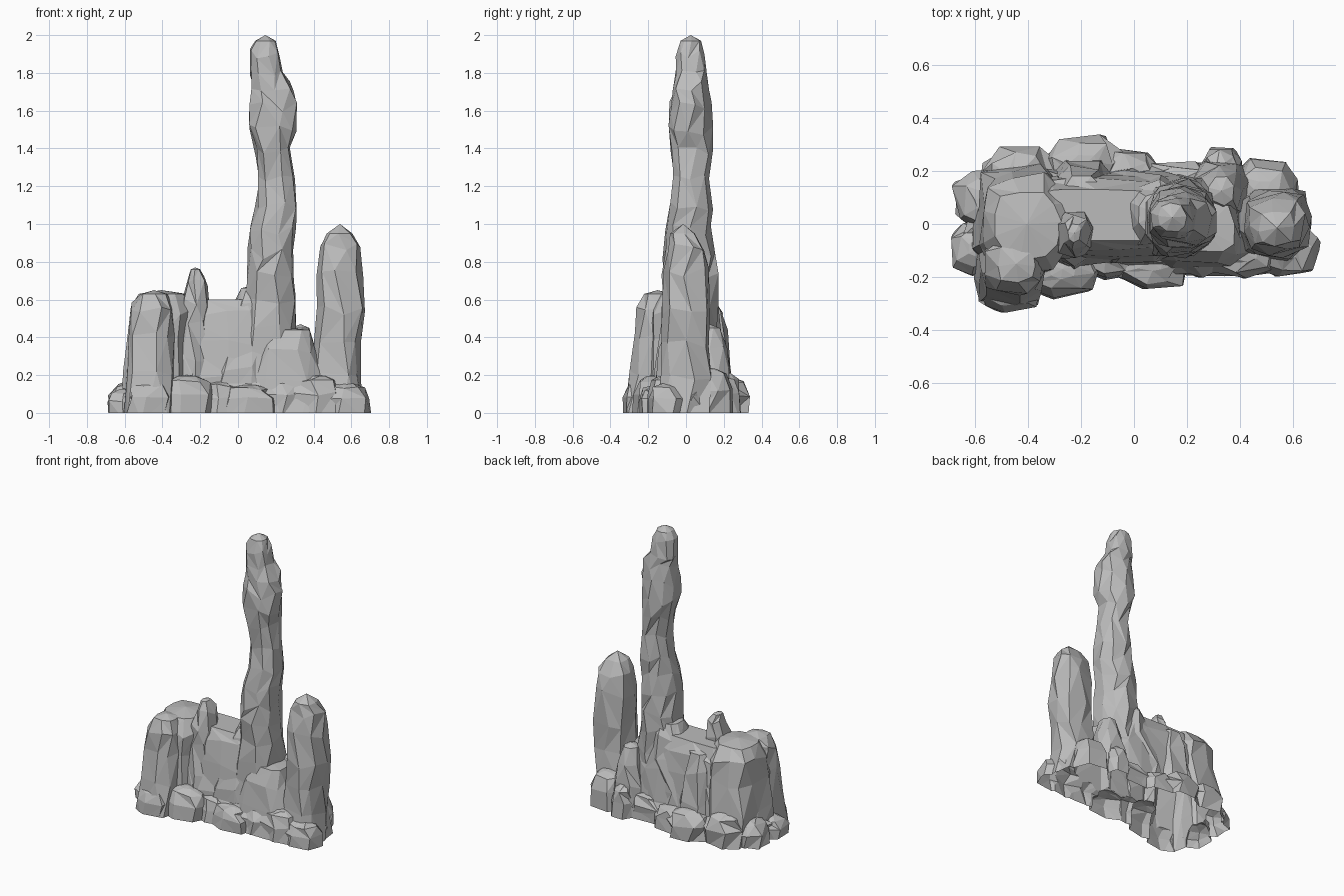
import bpy
import bmesh
import math
import random

cube = bpy.data.objects.get("Cube")
if cube:
    bpy.data.objects.remove(cube, do_unlink=True)

stone = bpy.data.materials.new("grey stone")
stone.use_nodes = True
stone.diffuse_color = (0.5, 0.5, 0.5, 1)
shader = next(n for n in stone.node_tree.nodes if n.type == "BSDF_PRINCIPLED")
shader.inputs["Base Color"].default_value = stone.diffuse_color
shader.inputs["Roughness"].default_value = 0.9

parts = []


def signed_power(value, power):
    return math.copysign(abs(value) ** power, value)


def rock(name, rings, sides=8, rough=0.1, power=0.85, seed=1, cap=0.02):
    """Loft a craggy column; each ring is height, x low, x high, y low, y high."""
    rng = random.Random(seed)
    bm = bmesh.new()
    loops = []
    # Each side keeps its own bulge so that ridges run up the rock
    bulge = [rng.uniform(-rough, rough) * 0.5 for _ in range(sides)]
    for level, (z, x_low, x_high, y_low, y_high) in enumerate(rings):
        inner = 0 < level < len(rings) - 1
        # Feet sink to different depths and are trimmed at the ground later
        sink = rng.uniform(0.02, 0.06) if level == 0 else 0
        loop = []
        for side in range(sides):
            turn = side + 0.25 * (level % 2) + rng.uniform(-0.2, 0.2)
            angle = math.tau * turn / sides
            reach = 1 + bulge[side] + rng.uniform(-rough, rough) * 0.7
            across = signed_power(math.cos(angle), power) * reach
            along = signed_power(math.sin(angle), power) * reach
            lift = rng.uniform(-0.03, 0.03) * inner * min(1, rings[-1][0] * 2)
            loop.append(bm.verts.new((
                (x_low + x_high) / 2 + across * (x_high - x_low) / 2,
                (y_low + y_high) / 2 + along * (y_high - y_low) / 2,
                z + lift - sink)))
        loops.append(loop)
    for lower, upper in zip(loops, loops[1:]):
        for i in range(sides):
            j = (i + 1) % sides
            a, b, c, d = lower[i], lower[j], upper[j], upper[i]
            if rng.random() < 0.5:
                bm.faces.new((a, b, c))
                bm.faces.new((a, c, d))
            else:
                bm.faces.new((a, b, d))
                bm.faces.new((b, c, d))
    # Flat foot and a slightly peaked crown
    bm.faces.new(loops[0][::-1])
    z, x_low, x_high, y_low, y_high = rings[-1]
    peak = bm.verts.new(((x_low + x_high) / 2, (y_low + y_high) / 2, z + cap))
    for i in range(sides):
        bm.faces.new((loops[-1][i], loops[-1][(i + 1) % sides], peak))
    bmesh.ops.recalc_face_normals(bm, faces=bm.faces)
    mesh = bpy.data.meshes.new(name)
    bm.to_mesh(mesh)
    bm.free()
    mesh.materials.append(stone)
    obj = bpy.data.objects.new(name, mesh)
    bpy.context.collection.objects.link(obj)
    parts.append(obj)


def boulder(name, x, y, width, depth, height, seed):
    """Low angular rock resting on the ground."""
    rings = []
    for level, spread in ((0, 1), (0.5, 1), (0.85, 0.75), (0.97, 0.35)):
        rings.append((height * level, x - width * spread, x + width * spread,
                      y - depth * spread, y + depth * spread))
    rock(name, rings, sides=7, rough=0.13, seed=seed, cap=height * 0.03)


def fuse(name, pieces):
    """Merge the pieces into one open shell cut off at the ground."""
    body = pieces[0]
    for piece in pieces[1:]:
        joint = body.modifiers.new(piece.name, "BOOLEAN")
        joint.operation = "UNION"
        joint.solver = "EXACT"
        joint.use_self = True
        joint.object = piece
    graph = bpy.context.evaluated_depsgraph_get()
    mesh = bpy.data.meshes.new_from_object(body.evaluated_get(graph))
    bm = bmesh.new()
    bm.from_mesh(mesh)
    bmesh.ops.bisect_plane(bm, geom=bm.verts[:] + bm.edges[:] + bm.faces[:],
                           plane_co=(0, 0, 0), plane_no=(0, 0, 1), clear_inner=True)
    bm.to_mesh(mesh)
    bm.free()
    mesh.name = name
    for piece in pieces:
        bpy.data.objects.remove(piece, do_unlink=True)
    bpy.context.collection.objects.link(bpy.data.objects.new(name, mesh))


# Tall spire with a waist, a swollen shoulder and a narrow head
rock("tall_spire", [
    (0, -.04, .36, -.14, .2), (.25, -.03, .34, -.13, .19), (.45, 0, .32, -.12, .17),
    (.6, .02, .31, -.11, .17), (.72, .03, .3, -.12, .17), (.84, .04, .3, -.12, .15),
    (.97, .06, .31, -.11, .14), (1.1, .08, .32, -.08, .14), (1.24, .1, .3, -.07, .13),
    (1.38, .09, .28, -.08, .14), (1.5, .05, .31, -.09, .14), (1.62, .05, .31, -.09, .13),
    (1.73, .07, .3, -.07, .12), (1.79, .06, .24, -.06, .11), (1.9, .06, .22, -.05, .1),
    (1.97, .09, .2, -.03, .08),
], sides=9, rough=0.09, seed=4, cap=.03)

# Separate pillar on the left end
rock("left_pillar", [
    (0, .36, .68, -.16, .16), (.2, .38, .66, -.13, .14), (.36, .4, .66, -.13, .13),
    (.54, .41, .68, -.13, .13), (.75, .41, .66, -.12, .12), (.88, .43, .65, -.09, .1),
    (.95, .47, .61, -.08, .05),
], sides=8, rough=0.07, power=.75, seed=8, cap=.05)

# Wall joining the spire to the cliff, sloping at front and back
rock("ridge_wall", [
    (0, -.5, .34, -.18, .23), (.18, -.48, .32, -.15, .21), (.36, -.46, .26, -.12, .2),
    (.52, -.45, .2, -.1, .18), (.6, -.43, .16, -.07, .14),
], sides=16, rough=0.1, power=.65, seed=12, cap=0)
rock("spire_root", [
    (0, -.24, .2, -.17, .21), (.22, -.18, .2, -.15, .2), (.42, -.1, .2, -.11, .18),
    (.58, -.03, .18, -.08, .16), (.66, .02, .16, -.04, .12),
], sides=9, rough=0.09, power=.75, seed=17)

# Broad cliff on the right end, with buttresses at front and back
rock("right_cliff", [
    (0, -.62, -.24, -.22, .25), (.2, -.6, -.26, -.2, .23), (.4, -.58, -.25, -.18, .2),
    (.54, -.58, -.24, -.17, .19), (.63, -.53, -.28, -.13, .13),
], sides=11, rough=0.1, power=.7, seed=15, cap=.02)
rock("cliff_buttress", [
    (0, -.62, -.33, -.33, -.06), (.2, -.59, -.33, -.29, -.06),
    (.42, -.58, -.34, -.27, -.06), (.56, -.57, -.34, -.26, -.06),
    (.63, -.52, -.37, -.22, -.08),
], sides=8, rough=0.09, power=.7, seed=21)
rock("back_buttress", [
    (0, -.34, -.06, .04, .27), (.22, -.32, -.07, .04, .24), (.42, -.3, -.1, .04, .22),
    (.55, -.27, -.13, .06, .18),
], sides=7, rough=0.1, seed=23)

# Small finger of rock in front of the wall
rock("small_finger", [
    (0, -.32, -.12, -.2, .06), (.3, -.31, -.14, -.16, .04), (.48, -.31, -.15, -.13, .05),
    (.6, -.3, -.15, -.13, .05), (.7, -.27, -.16, -.1, .03), (.76, -.25, -.2, -.07, 0),
], sides=7, rough=0.08, seed=25, cap=.01)

# Shoulders between the spire and the pillar
rock("front_shoulder", [
    (0, .02, .48, -.19, .12), (.18, .06, .46, -.17, .12), (.34, .09, .41, -.15, .1),
    (.44, .14, .39, -.11, .08),
], sides=9, rough=0.08, power=.65, seed=31, cap=.01)
rock("back_shoulder", [
    (0, .2, .46, .02, .25), (.2, .22, .44, .02, .24), (.36, .25, .41, .04, .22),
    (.45, .28, .38, .07, .18),
], sides=7, rough=0.08, seed=34)

# Low plinth filling the gaps between the boulders
rock("plinth", [
    (0, -.63, .65, -.2, .23), (.09, -.62, .64, -.19, .22), (.16, -.56, .6, -.15, .19),
], sides=20, rough=0.07, power=.6, seed=37, cap=0)

# Ring of boulders around the foot: x, y, half width, half depth, height
boulders = [
    (-.59, -.09, .11, .1, .13), (-.56, .09, .12, .12, .17), (-.43, .18, .15, .12, .22),
    (-.19, .22, .16, .12, .19), (-.03, .17, .14, .12, .16), (.16, .14, .17, .1, .18),
    (.33, .2, .08, .1, .22), (.5, .12, .14, .13, .24), (.57, -.1, .13, .11, .16),
    (.42, -.11, .15, .1, .2), (.25, -.1, .13, .09, .19), (.06, -.14, .15, .11, .15),
    (-.1, -.11, .12, .1, .17), (-.27, -.17, .15, .11, .2), (-.47, -.24, .12, .1, .17),
]
for index, (x, y, width, depth, height) in enumerate(boulders):
    boulder("base_boulder_%d" % (index + 1), x, y, width, depth, height, index + 40)

fuse("rock_formation", parts)
